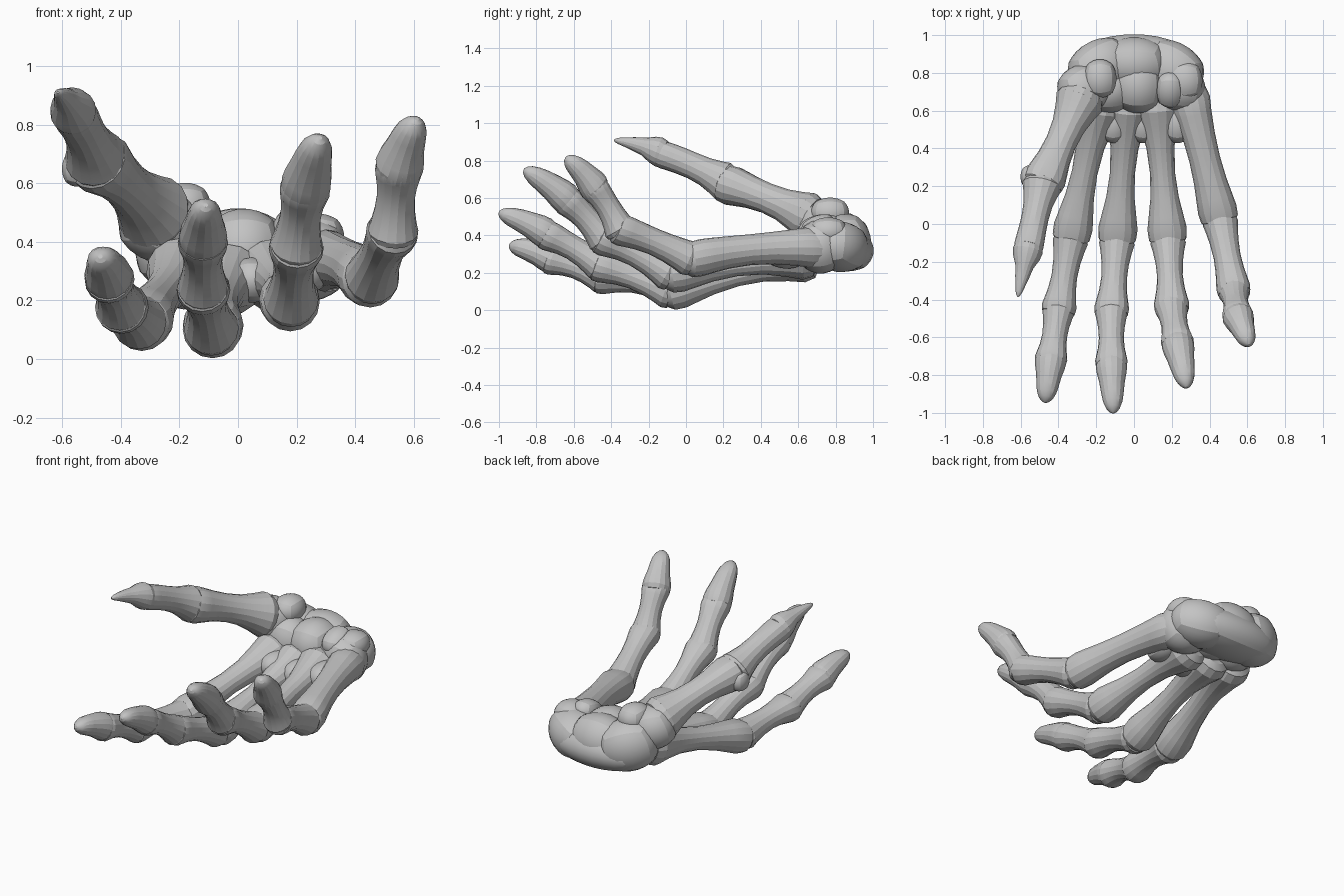
import bpy, bmesh, math
from mathutils import Vector, Euler

cube = bpy.data.objects.get("Cube")
if cube:
    bpy.data.objects.remove(cube, do_unlink=True)

bone_grey = bpy.data.materials.new("bone_grey")
bone_grey.use_nodes = True
GREY = (0.55, 0.55, 0.55, 1)
bone_grey.diffuse_color = GREY
bone_grey.node_tree.nodes["Principled BSDF"].inputs["Base Color"].default_value = GREY

SIDES = 16
# Profiles: position along the bone, then share of base, shaft and head radius
LONG = [(0, .6, 0, 0), (.03, .9, 0, 0), (.1, 1, 0, 0), (.2, .6, .4, 0), (.35, .12, .9, 0),
        (.52, 0, 1, 0), (.68, 0, .75, .25), (.8, 0, .3, .7), (.88, 0, 0, 1), (.95, 0, 0, .96),
        (.99, 0, 0, .75), (1.01, 0, 0, .4)]
TIP = [(0, .6, 0, 0), (.05, .92, 0, 0), (.15, 1, 0, 0), (.28, .75, .25, 0), (.45, .1, .9, 0),
       (.65, 0, .6, .4), (.8, 0, .1, .9), (.91, 0, 0, .75), (.97, 0, 0, .45), (1, 0, 0, .15)]


def finish(bm, name):
    bmesh.ops.recalc_face_normals(bm, faces=bm.faces)
    mesh = bpy.data.meshes.new(name)
    bm.to_mesh(mesh)
    bm.free()
    obj = bpy.data.objects.new(name, mesh)
    bpy.context.collection.objects.link(obj)
    mesh.materials.append(bone_grey)
    bpy.ops.object.select_all(action='DESELECT')
    obj.select_set(True)
    bpy.context.view_layer.objects.active = obj
    bpy.ops.object.shade_smooth_by_angle(angle=math.radians(20))


def long_bone(name, start, end, radii, profile=LONG, bow=0.0):
    """Loft rings along a slightly bowed line, with a shallow groove on top of the head."""
    start, end = Vector(start), Vector(end)
    axis = (end - start).normalized()
    side = axis.cross(Vector((0, 0, 1))).normalized()
    up = side.cross(axis)
    bm = bmesh.new()
    rings = []
    for t, *shares in profile:
        r = sum(s * k for s, k in zip(shares, radii))
        centre = start.lerp(end, t) + up * bow * 4 * t * (1 - t)
        ring = []
        for i in range(SIDES):
            a = math.tau * i / SIDES
            groove = 1 - .1 * shares[2] * max(0, math.sin(a)) ** 6
            ring.append(bm.verts.new(centre + (side * math.cos(a) + up * math.sin(a)) * r * groove))
        rings.append(ring)
    for low, high in zip(rings, rings[1:]):
        for i in range(SIDES):
            j = (i + 1) % SIDES
            bm.faces.new((low[i], low[j], high[j], high[i]))
    bm.faces.new(rings[0])
    bm.faces.new(rings[-1])
    finish(bm, name)


def wrist_bone(name, centre, half, turn=(0, 0, 0), roundness=.9):
    """Pebble: a subdivided cube pulled most of the way to a ball."""
    bm = bmesh.new()
    bmesh.ops.create_cube(bm, size=2)
    bmesh.ops.subdivide_edges(bm, edges=bm.edges[:], cuts=6, use_grid_fill=True)
    spin = Euler([math.radians(a) for a in turn]).to_matrix()
    for v in bm.verts:
        p = v.co.lerp(v.co.normalized() * 1.04, roundness)
        v.co = spin @ Vector([c * h for c, h in zip(p, half)]) + Vector(centre)
    finish(bm, name)


# Fingers: joint positions from wrist to tip, and radii of each bone
FINGERS = {
    "little": ([(.285, .7, .33), (.455, .02, .27), (.53, -.36, .435), (.55, -.49, .65), (.61, -.64, .82)],
               [(.108, .082, .104), (.094, .072, .09), (.087, .066, .082), (.084, .066, .05)], .025),
    "ring": ([(.12, .66, .29), (.18, -.09, .19), (.2, -.45, .385), (.23, -.63, .58), (.28, -.865, .755)],
             [(.125, .066, .104), (.094, .068, .094), (.09, .07, .087), (.086, .07, .052)], .01),
    "middle": ([(-.03, .66, .28), (-.09, -.09, .095), (-.12, -.47, .24), (-.12, -.74, .4), (-.11, -1, .525)],
               [(.125, .066, .104), (.094, .068, .092), (.087, .066, .086), (.083, .066, .05)], .01),
    "index": ([(-.18, .66, .3), (-.335, -.08, .12), (-.4, -.46, .175), (-.44, -.72, .27), (-.47, -.945, .35)],
              [(.125, .068, .104), (.094, .068, .092), (.087, .066, .086), (.083, .066, .05)], .01),
    "thumb": ([(-.28, .67, .49), (-.485, .21, .68), (-.56, -.13, .835), (-.615, -.385, .91)],
              [(.13, .082, .112), (.106, .072, .078), (.08, .045, .024)], .01),
}
PARTS = ["metacarpal", "proximal_phalanx", "middle_phalanx", "distal_phalanx"]

for finger, (joints, radii, bow) in FINGERS.items():
    names = PARTS if len(radii) == 4 else PARTS[:2] + PARTS[3:]
    for k, part in enumerate(names):
        a, b = Vector(joints[k]), Vector(joints[k + 1])
        overlap = (b - a).normalized() * .03
        is_tip = part == "distal_phalanx"
        long_bone(f"{finger}_{part}", a - overlap, b if is_tip else b + overlap, radii[k],
                  TIP if is_tip else LONG, bow if k == 0 else .012)

# Small bead beside the thumb knuckle
wrist_bone("thumb_sesamoid", (-.55, .25, .65), (.05, .06, .06))

# Webs joining the roots of the palm bones
for name, x, z in (("index_web", -.11, .28), ("middle_web", .05, .27), ("ring_web", .23, .3)):
    wrist_bone(name, (x, .54, z), (.075, .11, .075))

# Wrist bones: near row, far row, and the raised edges of the palm side
wrist_bone("trapezium", (-.27, .71, .46), (.13, .13, .125), (0, 20, 25))
wrist_bone("trapezoid", (-.14, .71, .36), (.13, .12, .14))
wrist_bone("capitate", (.02, .74, .37), (.13, .15, .14))
wrist_bone("hamate", (.23, .72, .34), (.145, .12, .14), (0, 0, -10))
wrist_bone("hamate_hook", (.19, .71, .44), (.07, .095, .065), (20, 0, 0))
wrist_bone("scaphoid", (-.18, .83, .37), (.17, .14, .15), (0, 15, 30))
wrist_bone("scaphoid_knob", (-.18, .77, .52), (.085, .1, .08))
wrist_bone("lunate", (0, .85, .37), (.17, .135, .14), (18, 0, 0))
wrist_bone("triquetrum", (.2, .82, .34), (.17, .14, .13), (0, -10, -30))
wrist_bone("pisiform", (.27, .76, .42), (.09, .1, .075))
wrist_bone("wrist_back", (0, .835, .325), (.3, .165, .115), (-5, 0, 0))
